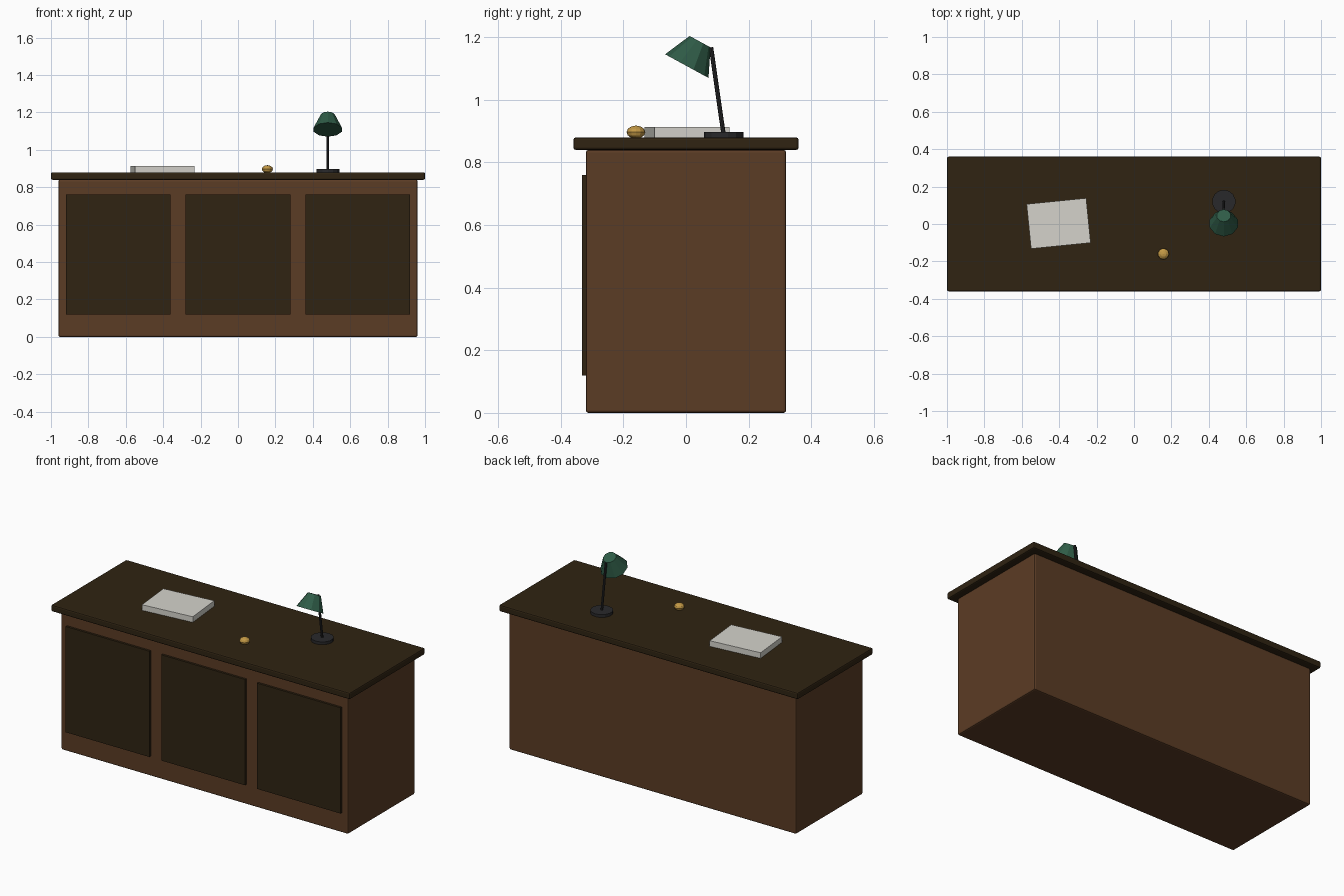
import bpy, math
from mathutils import Vector

if "Cube" in bpy.data.objects:
    bpy.data.objects.remove(bpy.data.objects["Cube"])


def material(name, rgb):
    m = bpy.data.materials.new(name)
    m.diffuse_color = (*rgb, 1)
    m.use_nodes = True
    m.node_tree.nodes["Principled BSDF"].inputs["Base Color"].default_value = m.diffuse_color
    return m


BROWN = material("brown wood", (0.105, 0.045, 0.018))
DARK = material("dark wood", (0.029, 0.017, 0.006))
PAPER = material("paper", (0.66, 0.65, 0.60))
BRASS = material("brass", (0.55, 0.32, 0.06))
METAL = material("black metal", (0.022, 0.022, 0.024))
GREEN = material("green shade", (0.028, 0.105, 0.062))


def finish(name, mat):
    o = bpy.context.object
    o.name = name
    o.data.materials.append(mat)
    return o


def box(name, mat, loc, size, rot=0.0, bevel=0.0):
    bpy.ops.mesh.primitive_cube_add(size=1, location=loc)
    o = finish(name, mat)
    o.scale = size
    bpy.ops.object.transform_apply(location=False, rotation=False, scale=True)
    o.rotation_euler.z = rot
    if bevel:
        b = o.modifiers.new("bevel", 'BEVEL')
        b.width, b.segments = bevel, 2
    return o


def cone(name, mat, a, b, r1, r2, sides):
    # tapered cylinder from point a to point b
    a, b = Vector(a), Vector(b)
    d = b - a
    bpy.ops.mesh.primitive_cone_add(vertices=sides, radius1=r1, radius2=r2,
                                    depth=d.length, location=(a + b) / 2)
    o = finish(name, mat)
    # every part leans only in the y-z plane
    o.rotation_euler.x = -math.atan2(d.y, d.z)
    return o


# Desk
box("desk_body", BROWN, (0, 0, 0.42), (1.92, 0.64, 0.84), bevel=0.008)
box("desk_top", DARK, (0, 0, 0.86), (2.0, 0.72, 0.04), bevel=0.008)
for i in (-1, 0, 1):
    box("front_panel", DARK, (0.64 * i, -0.321, 0.44), (0.56, 0.024, 0.64))

# Paper stack
box("paper_stack", PAPER, (-0.403, 0.003, 0.8965), (0.32, 0.24, 0.035), rot=0.1)

# Service bell
bpy.ops.mesh.primitive_uv_sphere_add(segments=12, ring_count=6, radius=0.03,
                                     location=(0.157, -0.16, 0.897))
bell = finish("bell", BRASS)
bell.scale.z = 0.7

# Desk lamp
cone("lamp_base", METAL, (0.48, 0.12, 0.879), (0.48, 0.12, 0.897), 0.063, 0.063, 14)
cone("lamp_arm", METAL, (0.48, 0.12, 0.89), (0.48, 0.08, 1.168), 0.007, 0.007, 8)
cone("lamp_shade", GREEN, (0.48, 0.0025, 1.108), (0.48, 0.045, 1.186), 0.079, 0.038, 10)
